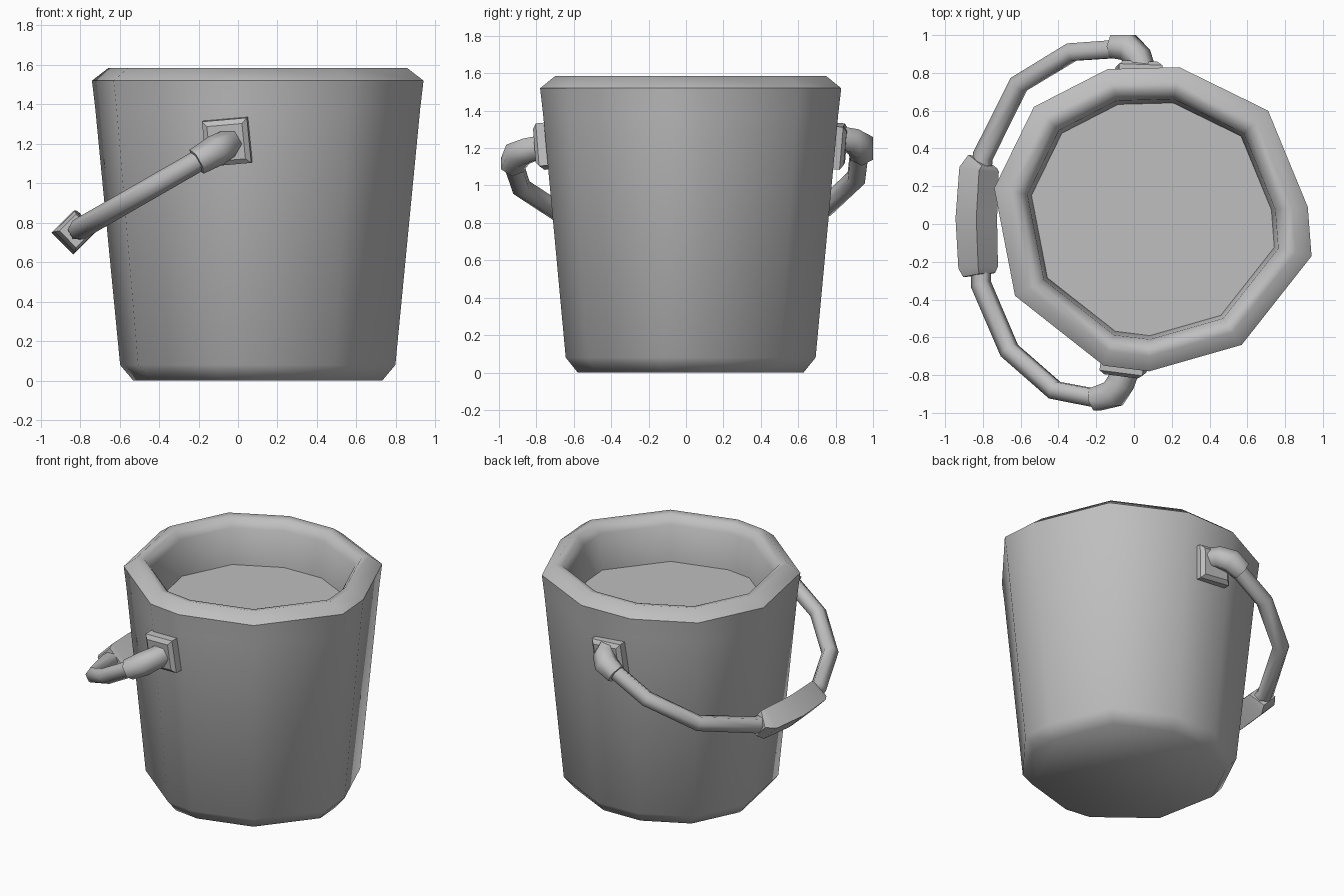
import bpy, bmesh, math
from mathutils import Vector, Matrix

cube = bpy.data.objects.get("Cube")
if cube:
    bpy.data.objects.remove(cube, do_unlink=True)

grey = bpy.data.materials.new("plain grey")
grey.use_nodes = True
GREY = (0.52, 0.52, 0.52, 1)
grey.diffuse_color = GREY
grey.node_tree.nodes["Principled BSDF"].inputs["Base Color"].default_value = GREY


def finish(bm, name, angle=55):
    bmesh.ops.recalc_face_normals(bm, faces=bm.faces)
    mesh = bpy.data.meshes.new(name)
    bm.to_mesh(mesh)
    bm.free()
    mesh.materials.append(grey)
    ob = bpy.data.objects.new(name, mesh)
    bpy.context.collection.objects.link(ob)
    bpy.ops.object.select_all(action='DESELECT')
    ob.select_set(True)
    bpy.context.view_layer.objects.active = ob
    bpy.ops.object.shade_smooth_by_angle(angle=math.radians(angle))
    return ob


def loft(name, rings, angle=55):
    """Skin a list of point rings and cap both ends."""
    bm = bmesh.new()
    loops = [[bm.verts.new(p) for p in ring] for ring in rings]
    n = len(loops[0])
    for a, b in zip(loops, loops[1:]):
        for i in range(n):
            j = (i + 1) % n
            bm.faces.new((a[i], a[j], b[j], b[i]))
    bm.faces.new(loops[0][::-1])
    bm.faces.new(loops[-1])
    return finish(bm, name, angle)


# Bucket: a hand-cut, uneven outline scaled along a profile
CENTRE = Vector((0.1, 0.025))
OUTLINE = [Vector(p) for p in (
    (.24, .83), (.71, .60), (.92, .09), (.94, -.17), (.57, -.64), (.08, -.78),
    (-.16, -.75), (-.63, -.38), (-.74, .19), (-.53, .62), (-.14, .82))]


def bucket_ring(scale, z):
    return [(*(CENTRE + (p - CENTRE) * scale), z) for p in OUTLINE]


PROFILE = [(.75, 0), (.83, .08), (.98, 1.38), (1, 1.52), (.9, 1.585),
           (.84, 1.575), (.79, 1.52), (.765, 1.27)]
loft("bucket", [bucket_ring(s, z) for s, z in PROFILE])

# Swinging handle lies in one tilted plane
NORMAL = Vector((-.5, 0, .866))


def on_plane(x, y):
    return Vector((x, y, 1.23 + .575 * x))


def tube(name, points, radii, sides=6, phase=0):
    pts = [on_plane(*p) for p in points]
    rings = []
    for i, p in enumerate(pts):
        t = (pts[min(i + 1, len(pts) - 1)] - pts[max(i - 1, 0)]).normalized()
        side = t.cross(NORMAL)
        angles = [phase + math.tau * k / sides for k in range(sides)]
        rings.append([p + (NORMAL * math.cos(a) + side * math.sin(a)) * radii[i]
                      for a in angles])
    return loft(name, rings, 65)


tube("handle_back_rod", [(-.04, .93), (-.33, .91), (-.61, .74), (-.80, .36), (-.81, .25)],
     [.055] * 5)
tube("handle_front_rod", [(-.16, -.93), (-.42, -.88), (-.66, -.67), (-.81, -.32), (-.81, -.2)],
     [.055] * 5)
tube("handle_grip", [(-.80, .33), (-.82, .29), (-.835, .03), (-.825, -.23), (-.82, -.27)],
     [.085, .105, .11, .105, .085], 4, -math.pi / 6)
tube("handle_back_elbow", [(.05, .80), (.02, .885), (-.03, .935), (-.11, .94)],
     [.07, .075, .08, .07])
tube("handle_front_elbow", [(-.03, -.74), (-.07, -.84), (-.11, -.90), (-.21, -.93)],
     [.07, .075, .08, .07])

# Square mounting plates against the wall, leaning with its taper
for name, spot, outward in (("front_mount", (-.055, -.755, 1.21), (-.12, -1, -.09)),
                            ("back_mount", (.025, .81, 1.21), (.03, 1, -.09))):
    out = Vector(outward).normalized()
    across = out.cross(Vector((0, 0, 1))).normalized()
    up = across.cross(out)
    turn = Matrix.Rotation(math.radians(5), 3, out)
    across, up = turn @ across, turn @ up
    rings = []
    for depth, half in ((-.05, .115), (.025, .115), (.045, .09)):
        rings.append([Vector(spot) + out * depth + (across * a + up * b) * half
                      for a, b in ((-1, -1), (1, -1), (1, 1), (-1, 1))])
    loft(name, rings, 30)
